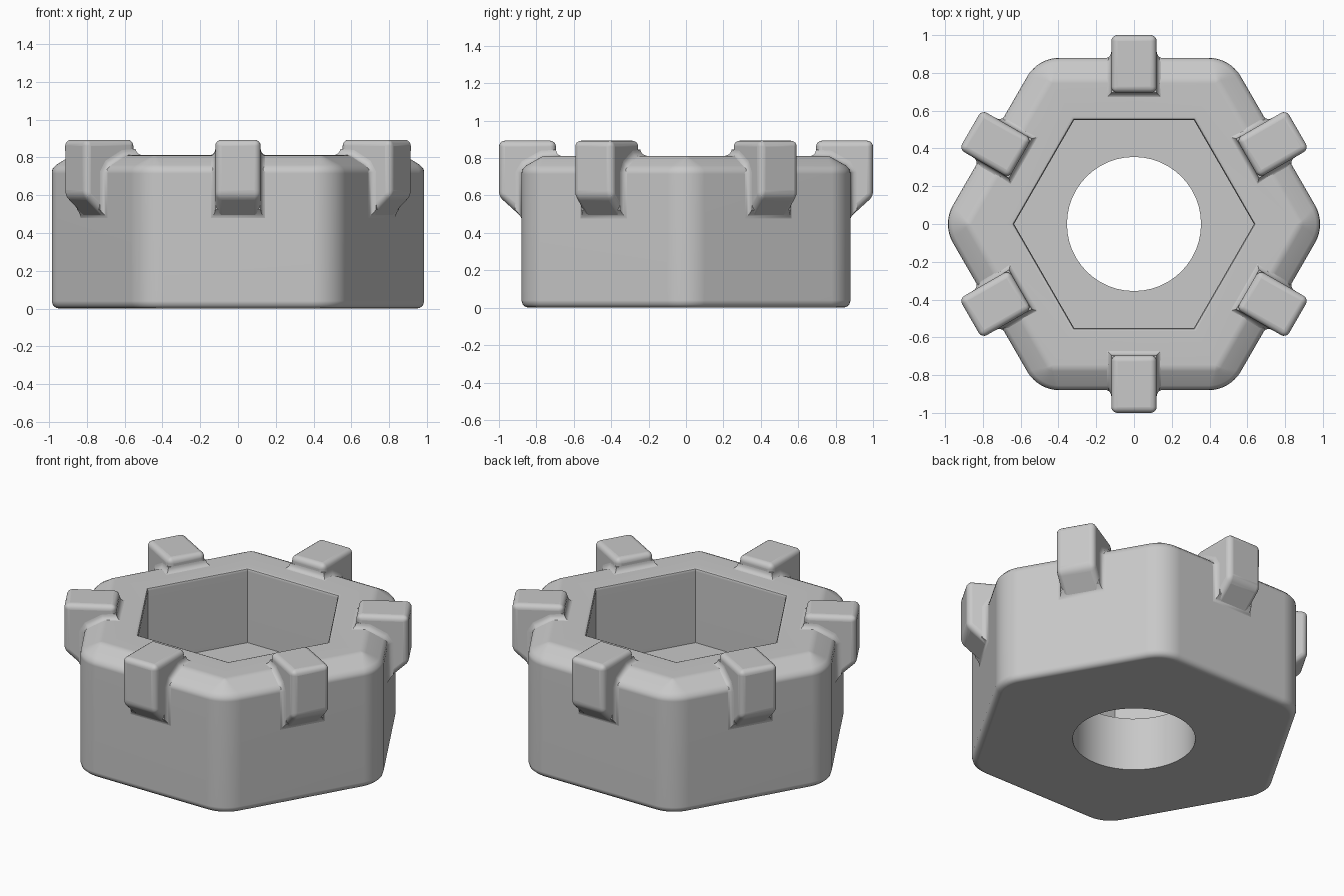
import bpy, bmesh, math
from mathutils import Matrix

if "Cube" in bpy.data.objects:
    bpy.data.objects.remove(bpy.data.objects["Cube"])

# Single grey metal material
grey = bpy.data.materials.new("grey_metal")
grey.use_nodes = True
colour = (0.58, 0.58, 0.58, 1)
grey.diffuse_color = colour
grey.node_tree.nodes["Principled BSDF"].inputs["Base Color"].default_value = colour


def finish(name, bm, bevel=0, angle=35):
    """Turn a bmesh into a smooth-shaded object."""
    bmesh.ops.remove_doubles(bm, verts=bm.verts, dist=0.0005)
    bmesh.ops.recalc_face_normals(bm, faces=bm.faces)
    mesh = bpy.data.meshes.new(name)
    bm.to_mesh(mesh)
    bm.free()
    mesh.materials.append(grey)
    obj = bpy.data.objects.new(name, mesh)
    bpy.context.collection.objects.link(obj)
    bpy.ops.object.select_all(action='DESELECT')
    obj.select_set(True)
    bpy.context.view_layer.objects.active = obj
    if bevel:
        mod = obj.modifiers.new("rounded_edges", 'BEVEL')
        mod.width, mod.segments = bevel, 4
        mod.limit_method = 'ANGLE'
    bpy.ops.object.shade_smooth_by_angle(angle=math.radians(angle))
    mod = obj.modifiers.new("even_shading", 'WEIGHTED_NORMAL')
    mod.keep_sharp = True
    return obj


def bridge(bm, a, b):
    """Join two closed rings with quads."""
    for i in range(len(a)):
        j = (i + 1) % len(a)
        bm.faces.new((a[i], a[j], b[j], b[i]))


def hex_ring(bm, apothem, z, radius, steps=8):
    """Hexagon with rounded corners; radius equal to apothem gives a circle."""
    ring = []
    centre = (apothem - radius) / math.cos(math.pi / 6)
    for corner in range(6):
        mid = corner * math.pi / 3
        for s in range(steps + 1):
            a = mid + math.pi / 3 * (s / steps - 0.5)
            ring.append(bm.verts.new((centre * math.cos(mid) + radius * math.cos(a),
                                      centre * math.sin(mid) + radius * math.sin(a), z)))
    return ring


# Body: outer wall, chamfered rim, hexagonal recess and round hole as one loft
profile = [
    (0.84, 0, 0.17), (0.858, 0.004, 0.18), (0.873, 0.017, 0.19), (0.88, 0.04, 0.2),
    (0.88, 0.715, 0.2), (0.876, 0.738, 0.19), (0.855, 0.76, 0.16),
    (0.78, 0.802, 0.04), (0.765, 0.809, 0.02), (0.745, 0.812, 0),
    (0.568, 0.812, 0), (0.555, 0.807, 0), (0.55, 0.794, 0),
    (0.55, 0.34, 0), (0.355, 0.34, 0.355), (0.355, 0, 0.355),
]
bm = bmesh.new()
rings = [hex_ring(bm, *p) for p in profile]
for a, b in zip(rings, rings[1:] + rings[:1]):
    bridge(bm, a, b)
finish("nut_body", bm)

HALF = 0.12
FILLET = 0.035


def make_lug():
    """Rounded block that hooks over the rim, with a sloped underside."""
    outline = [(0.695, 0.893), (1.0, 0.893), (1.0, 0.595), (0.86, 0.468), (0.695, 0.468)]
    bm = bmesh.new()
    sides = [[bm.verts.new((u, s * HALF, z)) for u, z in outline] for s in (-1, 1)]
    bridge(bm, *sides)
    for side in sides:
        bm.faces.new(side)
    return finish("lug", bm, bevel=0.032)


def make_fillet():
    """Concave blend between the lug and the body surface."""
    path = [(0.695, 0.812, 0), (0.77, 0.807, 15), (0.855, 0.76, 45),
            (0.88, 0.72, 80), (0.88, 0.49, 90)]
    bm = bmesh.new()
    rings = []
    for step in range(6):
        t = math.pi / 2 * step / 5
        d = FILLET * (1 - math.sin(t))
        h = FILLET * (1 - math.cos(t)) - 0.002
        points = []
        for i, (u, z, tilt) in enumerate(path):
            tilt = math.radians(tilt)
            if i == 0:
                u -= d
            if i == len(path) - 1:
                z += h - d * 0.5
            points.append((u + h * math.sin(tilt), z + h * math.cos(tilt)))
        left = [bm.verts.new((u, -HALF - d, z)) for u, z in points]
        right = [bm.verts.new((u, HALF + d, z)) for u, z in points]
        rings.append(left + right[::-1])
    for a, b in zip(rings, rings[1:]):
        bridge(bm, a, b)
    # Hidden caps inside the body and the lug
    n = len(path)
    for ring in (rings[0], rings[-1]):
        for i in range(n - 1):
            bm.faces.new((ring[i], ring[i + 1], ring[2 * n - 2 - i], ring[2 * n - 1 - i]))
    return finish("lug_fillet", bm, angle=40)


# Six lugs, one in the middle of each flat
for part in (make_lug(), make_fillet()):
    for k in range(6):
        copy = part if k == 0 else part.copy()
        if k:
            bpy.context.collection.objects.link(copy)
        copy.name = f"{part.name.split('.')[0]}_{k + 1}" if k else part.name
        copy.matrix_world = Matrix.Rotation(math.radians(30 + 60 * k), 4, 'Z')
